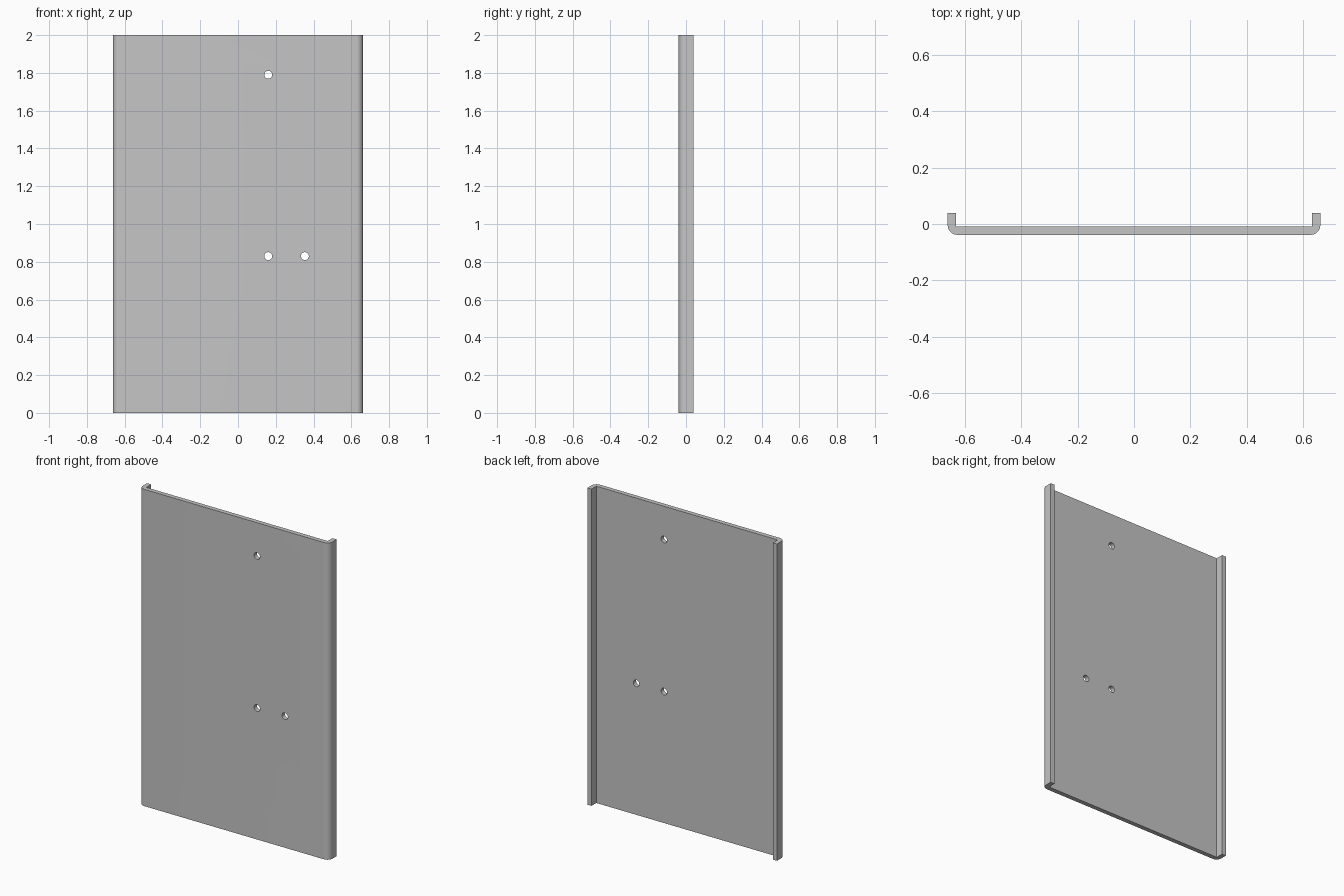
import bpy
import bmesh
import math

cube = bpy.data.objects.get("Cube")
if cube:
    bpy.data.objects.remove(cube, do_unlink=True)

HEIGHT = 2.0
HALF_W = 0.6625      # outer half width
FRONT, BACK = -0.0385, 0.0385
THICK = 0.029        # sheet thickness
BEND = 0.035         # outer bend radius
BEND_STEPS = 10
HOLE_R = 0.021

steel = bpy.data.materials.new("plain grey steel")
steel.use_nodes = True
GREY = (0.56, 0.56, 0.56, 1.0)
steel.diffuse_color = GREY
steel.node_tree.nodes["Principled BSDF"].inputs["Base Color"].default_value = GREY


def add_object(name, bm):
    bmesh.ops.recalc_face_normals(bm, faces=bm.faces)
    mesh = bpy.data.meshes.new(name)
    bm.to_mesh(mesh)
    bm.free()
    mesh.materials.append(steel)
    obj = bpy.data.objects.new(name, mesh)
    bpy.context.collection.objects.link(obj)
    return obj


# Right half of the channel section, from the bend round to the inner corner
half = []
for i in range(BEND_STEPS + 1):
    a = math.pi / 2 * i / BEND_STEPS
    half.append((HALF_W - BEND + BEND * math.sin(a),
                 FRONT + BEND - BEND * math.cos(a)))
half += [(HALF_W, BACK), (HALF_W - THICK, BACK), (HALF_W - THICK, FRONT + THICK)]
section = half + [(-x, y) for x, y in reversed(half)]

# Panel with folded side flanges, extruded upwards
bm = bmesh.new()
base = bm.faces.new([bm.verts.new((x, y, 0)) for x, y in section])
walls = bmesh.ops.extrude_face_region(bm, geom=[base], use_keep_orig=True)
top = [v for v in walls["geom"] if isinstance(v, bmesh.types.BMVert)]
bmesh.ops.translate(bm, verts=top, vec=(0, 0, HEIGHT))
panel = add_object("folded_panel", bm)

# Cutters for the four screw holes
bm = bmesh.new()
for x in (0.16, 0.354):
    for z in (0.83, 1.79):
        made = bmesh.ops.create_cone(bm, cap_ends=True, segments=32,
                                     radius1=HOLE_R, radius2=HOLE_R, depth=0.3)
        for v in made["verts"]:
            v.co = (x + v.co.x, v.co.z, z + v.co.y)
cutter = add_object("hole_cutter", bm)
cutter.hide_render = True

cut = panel.modifiers.new("screw_holes", "BOOLEAN")
cut.operation = "DIFFERENCE"
cut.solver = "EXACT"
cut.object = cutter

# Apply the holes, remove the cutter and smooth the bends
bpy.context.view_layer.objects.active = panel
panel.select_set(True)
cutter.select_set(False)
bpy.ops.object.modifier_apply(modifier=cut.name)
bpy.data.objects.remove(cutter, do_unlink=True)
bpy.ops.object.shade_smooth_by_angle(angle=math.radians(30))
